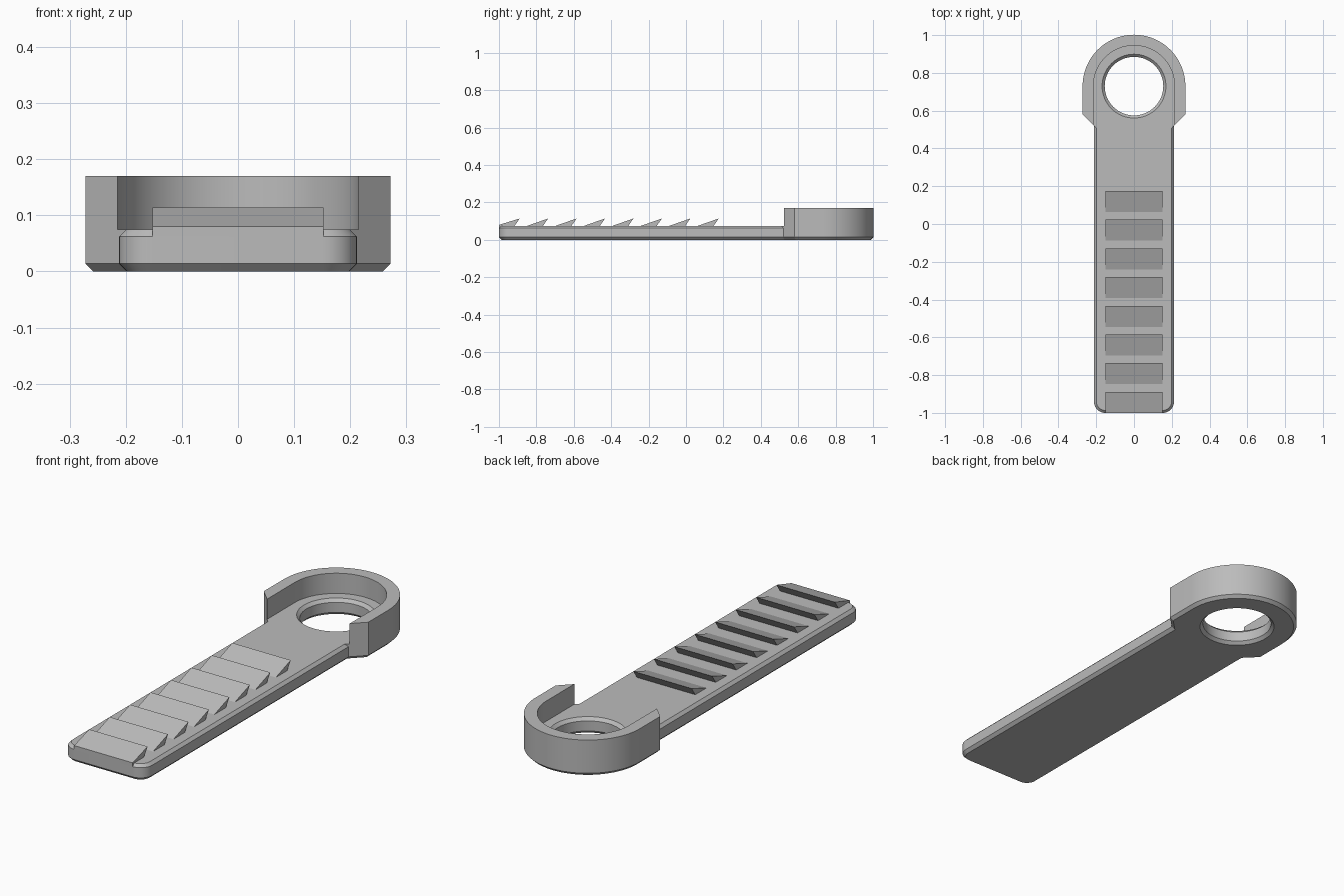
import bpy, bmesh
from math import sin, cos, pi, sqrt

if "Cube" in bpy.data.objects:
    bpy.data.objects.remove(bpy.data.objects["Cube"], do_unlink=True)

grey = bpy.data.materials.new("plain grey")
grey.use_nodes = True
grey.diffuse_color = (0.5, 0.5, 0.5, 1)
grey.node_tree.nodes["Principled BSDF"].inputs["Base Color"].default_value = (0.5, 0.5, 0.5, 1)

RING_Y = 0.73      # centre of the ring
HEAD_R = 0.272
FLOOR = 0.075      # top of the strap
CHAMFER = 0.014


def arc(cx, cy, r, start, end, steps):
    return [(cx + r * cos(start + (end - start) * i / steps),
             cy + r * sin(start + (end - start) * i / steps)) for i in range(steps + 1)]


def loft(name, layers):
    """Closed solid through stacked outlines, each a list of 3D points."""
    bm = bmesh.new()
    rings = [[bm.verts.new(p) for p in layer] for layer in layers]
    n = len(rings[0])
    for a, b in zip(rings, rings[1:]):
        for i in range(n):
            j = (i + 1) % n
            bm.faces.new((a[i], a[j], b[j], b[i]))
    bm.faces.new(rings[0][::-1])
    bm.faces.new(rings[-1])
    bmesh.ops.recalc_face_normals(bm, faces=bm.faces)
    mesh = bpy.data.meshes.new(name)
    bm.to_mesh(mesh)
    bm.free()
    obj = bpy.data.objects.new(name, mesh)
    mesh.materials.append(grey)
    bpy.context.collection.objects.link(obj)
    return obj


def at_height(outline, z):
    return [(x, y, z) for x, y in outline]


def combine(target, tool, operation):
    mod = target.modifiers.new(operation, 'BOOLEAN')
    mod.operation = operation
    mod.solver = 'EXACT'
    mod.object = tool
    bpy.context.view_layer.objects.active = target
    bpy.ops.object.modifier_apply(modifier=mod.name)
    bpy.data.objects.remove(tool, do_unlink=True)


def head_outline(d):
    r = HEAD_R - d
    side_y = 0.58 + d * (sqrt(2) - 1)
    front_x = HEAD_R - 0.072 + d * (1 - sqrt(2))
    return (arc(0, RING_Y, r, 0, pi, 64)
            + [(-r, side_y), (-front_x, 0.508 + d), (front_x, 0.508 + d), (r, side_y)])


def strap_outline(d):
    w, r = 0.212 - d, 0.06 - d
    cx, cy = 0.152, -0.94
    return ([(w, 0.545), (-w, 0.545)]
            + arc(-cx, cy, r, pi, 1.5 * pi, 10)
            + arc(cx, cy, r, 1.5 * pi, 2 * pi, 10))


# Head with a chamfered bottom rim, hollowed to leave a raised wall
head = loft("strap_and_ring", [at_height(head_outline(d), z)
                               for d, z in ((CHAMFER, 0), (0, CHAMFER), (0, 0.17))])
pocket_shape = arc(0, RING_Y, 0.215, 0, pi, 64) + [(-0.215, 0.4), (0.215, 0.4)]
combine(head, loft("pocket_cutter", [at_height(pocket_shape, z) for z in (FLOOR, 0.3)]), 'DIFFERENCE')

# Long flat strap, chamfered above and below
strap = loft("strap", [at_height(strap_outline(d), z) for d, z in
                       ((CHAMFER, 0), (0, CHAMFER), (0, 0.062), (0.013, FLOOR))])
combine(head, strap, 'UNION')

# Round hole, chamfered at both rims
hole_profile = ((0.183, -CHAMFER), (0.155, CHAMFER), (0.155, 0.061), (0.183, 0.089))
hole = loft("hole_cutter", [at_height(arc(0, RING_Y, r, 0, 2 * pi * 63 / 64, 63), z)
                            for r, z in hole_profile])
combine(head, hole, 'DIFFERENCE')

# Row of undercut ratchet teeth
teeth = []
for i in range(8):
    y = -1 + 0.152 * i
    profile = [(y, 0.062 if i == 0 else 0.07), (y, 0.08 if i == 0 else FLOOR),
               (y + 0.111, 0.114), (y + 0.084, FLOOR), (y + 0.084, 0.07)]
    teeth.append(loft(f"grip_tooth_{i + 1}", [[(x, py, pz) for py, pz in profile]
                                              for x in (-0.152, 0.152)]))

# Smooth the round walls, keep the edges crisp
bpy.ops.object.select_all(action='DESELECT')
head.select_set(True)
bpy.context.view_layer.objects.active = head
bpy.ops.object.shade_smooth_by_angle(angle=pi / 6)
